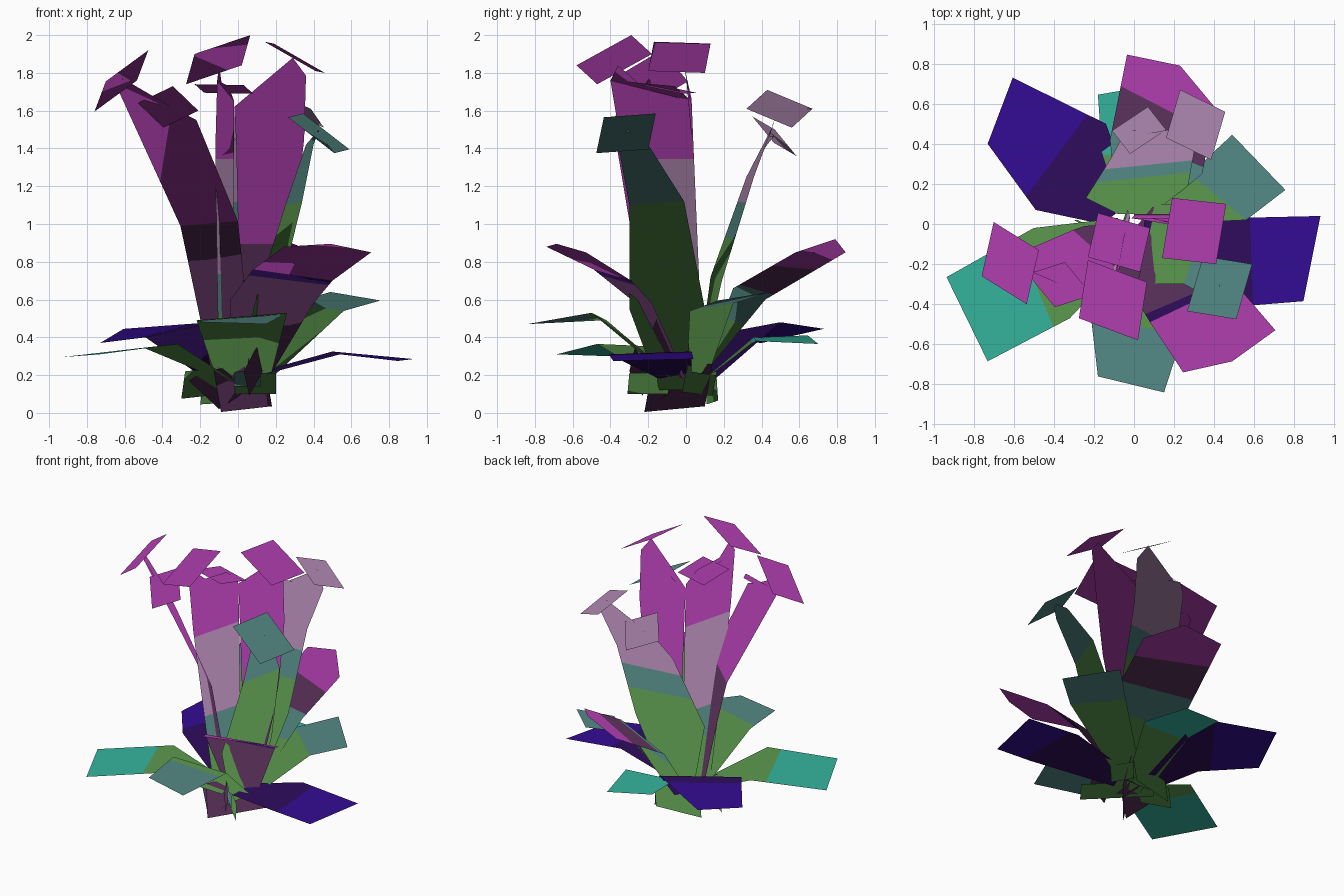
import bpy
import bmesh
from mathutils import Vector

default = bpy.data.objects.get("Cube")
if default:
    bpy.data.objects.remove(default)


# Palette: display colours converted to linear values
def linear(hex_colour):
    channels = [int(hex_colour[i:i + 2], 16) / 255 for i in (0, 2, 4)]
    return [c / 12.92 if c <= .04 else ((c + .055) / 1.055) ** 2.4 for c in channels] + [1]


PALETTE = dict(magenta="b03eb0", pale_pink="b088b2", teal="548a86", green="5c9a4e",
               dark_purple="5c325e", blue="340c94", indigo="2e0c5c", seafoam="36b49e")
materials = {}
for colour_name, code in PALETTE.items():
    mat = bpy.data.materials.new(colour_name)
    mat.use_nodes = True
    mat.diffuse_color = linear(code)
    shader = next(n for n in mat.node_tree.nodes if n.type == "BSDF_PRINCIPLED")
    shader.inputs["Base Color"].default_value = linear(code)
    shader.inputs["Roughness"].default_value = .9
    materials[colour_name] = mat


def finish(name, bm, colours):
    """Make the object; foliage cards face up and share upward normals."""
    bm.normal_update()
    for face in bm.faces:
        face.smooth = True
        if face.normal.z < 0:
            face.normal_flip()
    mesh = bpy.data.meshes.new(name)
    bm.to_mesh(mesh)
    bm.free()
    mesh.normals_split_custom_set_from_vertices([(0, 0, 1)] * len(mesh.vertices))
    for colour in colours:
        mesh.materials.append(materials[colour])
    obj = bpy.data.objects.new(name, mesh)
    bpy.context.collection.objects.link(obj)


def ribbon(name, bands, *rows, tip=()):
    """Bent card through (left, right) rows, cut into colour bands.
    Each band is (start, colour), the start counted in rows."""
    rows = [(Vector(a), Vector(b)) for a, b in rows]
    last = len(rows) - 1
    cuts = sorted(set(range(last + 1)) | {start for start, _ in bands if start <= last})
    bm = bmesh.new()

    def edge_at(t):
        i = min(int(t), last - 1)
        return [bm.verts.new(rows[i][s].lerp(rows[i + 1][s], t - i)) for s in (0, 1)]

    def paint(face, t):
        face.material_index = max(i for i, band in enumerate(bands) if band[0] <= t)

    edges = [edge_at(t) for t in cuts]
    for n in range(len(cuts) - 1):
        (a, b), (c, d) = edges[n], edges[n + 1]
        paint(bm.faces.new((a, b, d, c)), (cuts[n] + cuts[n + 1]) / 2)
    if tip:
        a, b = edges[-1]
        points = [bm.verts.new(p) for p in tip]
        paint(bm.faces.new([b, a] + points), last + .5)
    finish(name, bm, [colour for _, colour in bands])


def card(name, colour, a, b, c):
    """Flat four-sided card from three corners in order."""
    a, b, c = Vector(a), Vector(b), Vector(c)
    bm = bmesh.new()
    bm.faces.new([bm.verts.new(p) for p in (a, b, c, a + c - b)])
    finish(name, bm, [colour])


# Tall upright petals
ribbon("left_petal", [(0, "dark_purple"), (2, "magenta")],
       ((-.12, 0, .12), (.04, -.12, .12)),
       ((-.245, -.01, .71), (.03, -.26, .72)),
       ((-.305, -.03, .99), (0, -.3, 1.015)),
       ((-.63, -.17, 1.7), (-.22, -.39, 1.55)),
       tip=[(-.37, -.3, 1.63), (-.61, -.195, 1.77)][::-1])

ribbon("front_petal",
       [(0, "green"), (.7, "teal"), (1.05, "pale_pink"), (1.92, "magenta")],
       ((-.1, -.12, .12), (-.04, .06, .12)),
       ((-.11, -.22, .7), (-.03, .07, .7)),
       ((-.12, -.34, 1.4), (-.02, .04, 1.4)),
       ((-.11, -.4, 1.76), (-.02, .03, 1.65)),
       tip=[(-.1, -.36, 1.84), (-.08, -.2, 1.7), (-.05, -.06, 1.73)])

ribbon("middle_petal", [(0, "dark_purple"), (1.65, "magenta")],
       ((-.05, .05, .12), (.1, .05, .12)),
       ((0, .05, .7), (.24, .05, .7)),
       ((0, .04, 1), (.3, .04, 1)),
       ((-.01, .03, 1.45), (.35, .03, 1.45)),
       ((-.02, .03, 1.62), (.36, 0, 1.785)),
       tip=[(.09, .03, 1.66), (.29, -.02, 1.88)])

ribbon("right_petal", [(0, "green"), (2, "teal")],
       ((.04, -.14, .12), (.08, .1, .12)),
       ((.08, -.3, .55), (.2, .1, .55)),
       ((.25, -.3, 1.1), (.34, -.01, 1.12)),
       ((.36, -.36, 1.42), (.4, -.2, 1.42)),
       tip=[(.43, -.31, 1.5)])

ribbon("back_petal", [(0, "green"), (1.4, "teal"), (1.75, "pale_pink")],
       ((-.08, .05, .12), (.1, .06, .12)),
       ((-.24, .13, .72), (.27, .19, .7)),
       ((-.12, .32, 1.25), (.3, .36, 1.25)),
       ((-.06, .43, 1.42), (.36, .46, 1.52)),
       tip=[(0, .47, 1.47), (.14, .44, 1.46), (.29, .49, 1.63)])

# Flat caps resting on the petal tips
card("cap_right_high", "magenta", (.14, -.17, 1.965), (.19, .13, 1.955), (.46, .1, 1.8))
card("cap_front_high", "magenta", (-.23, -.18, 1.9), (.065, -.29, 2), (.02, -.58, 1.84))
card("cap_left_high", "magenta", (-.7, .01, 1.755), (-.475, -.13, 1.92), (-.535, -.4, 1.76))
card("cap_left_low", "magenta", (-.53, -.25, 1.64), (-.345, -.19, 1.73), (-.21, -.355, 1.6))
card("cap_middle", "magenta", (-.18, .055, 1.695), (.08, -.02, 1.69), (.03, -.24, 1.735))
card("cap_back_right", "pale_pink", (.23, .67, 1.61), (.455, .56, 1.51), (.385, .32, 1.61))
card("cap_back_left", "pale_pink", (.07, .585, 1.36), (.16, .47, 1.5), (-.02, .35, 1.57))
card("cap_right_low", "teal", (.345, -.16, 1.585), (.59, -.2, 1.395), (.51, -.475, 1.375))

# Low spreading leaves
ribbon("leaf_back_left", [(0, "indigo"), (1.2, "blue")],
       ((0, .12, .15), (-.16, 0, .17)),
       ((-.14, .5, .48), (-.49, .07, .4)),
       ((-.605, .73, .445), (-.73, .4, .37)))

ribbon("leaf_right", [(0, "indigo"), (1.18, "blue")],
       ((.05, -.14, .18), (.05, .03, .2)),
       ((.54, -.41, .31), (.5, .03, .325)),
       ((.845, -.385, .275), (.93, .04, .285)))

ribbon("leaf_left", [(0, "green"), (1.2, "seafoam")],
       ((-.08, .03, .17), (-.02, -.15, .17)),
       ((-.5, -.02, .345), (-.32, -.47, .365)),
       ((-.935, -.265, .295), (-.73, -.685, .31)))

ribbon("leaf_front", [(0, "green"), (1.15, "teal")],
       ((-.12, -.08, .2), (.17, -.08, .18)),
       ((-.22, -.42, .49), (.26, -.5, .53)),
       ((-.18, -.76, .48), (.15, -.84, .47)))

ribbon("leaf_front_right",
       [(0, "dark_purple"), (1.8, "indigo"), (2.0, "magenta")],
       ((-.04, -.08, .2), (.16, 0, .18)),
       ((-.04, -.29, .6), (.4, -.18, .58)),
       ((.08, -.49, .76), (.5, -.29, .7)),
       ((.245, -.74, .88), (.705, -.53, .85)),
       tip=[(.49, -.685, .895)])

ribbon("leaf_back_right", [(0, "green"), (1, "teal")],
       ((.02, .1, .15), (.14, 0, .15)),
       ((.28, .25, .58), (.56, .02, .54)),
       ((.49, .445, .64), (.755, .17, .595)))

ribbon("leaf_back",
       [(0, "green"), (.7, "teal"), (1.1, "dark_purple"), (1.63, "magenta")],
       ((-.08, .05, .15), (.1, .05, .15)),
       ((-.12, .42, .6), (.34, .25, .66)),
       ((-.035, .845, .85), (.405, .58, .85)),
       tip=[(.23, .79, .92)])

ribbon("leaf_back_low", [(0, "green"), (.95, "seafoam")],
       ((-.1, .06, .15), (.1, .06, .15)),
       ((-.16, .36, .4), (.22, .37, .38)),
       ((-.18, .645, .41), (.14, .7, .365)))

# Small crumpled cards around the root
card("root_front", "dark_purple", (-.09, -.22, .005), (.18, .1, .035), (.14, .14, .26))
card("root_left", "dark_purple", (-.26, -.05, .17), (-.1, -.2, .02), (.02, -.1, .1))
card("root_skirt_left", "green", (-.3, .02, .075), (-.28, .02, .22), (-.1, -.08, .24))
card("root_skirt_front", "green", (-.14, .03, .1), (-.14, .04, .21), (.2, -.3, .21))
card("root_skirt_right", "green", (.18, -.02, .11), (.2, 0, .22), (.14, .16, .2))
card("root_skirt_back", "green", (.12, .17, .065), (.14, .16, .22), (-.18, .1, .2))
card("root_scrap", "teal", (-.02, -.105, .14), (-.02, -.1, .22), (.12, -.24, .22))
card("root_spike", "dark_purple", (.03, -.2, .22), (.1, -.27, .35), (.13, -.3, .22))
